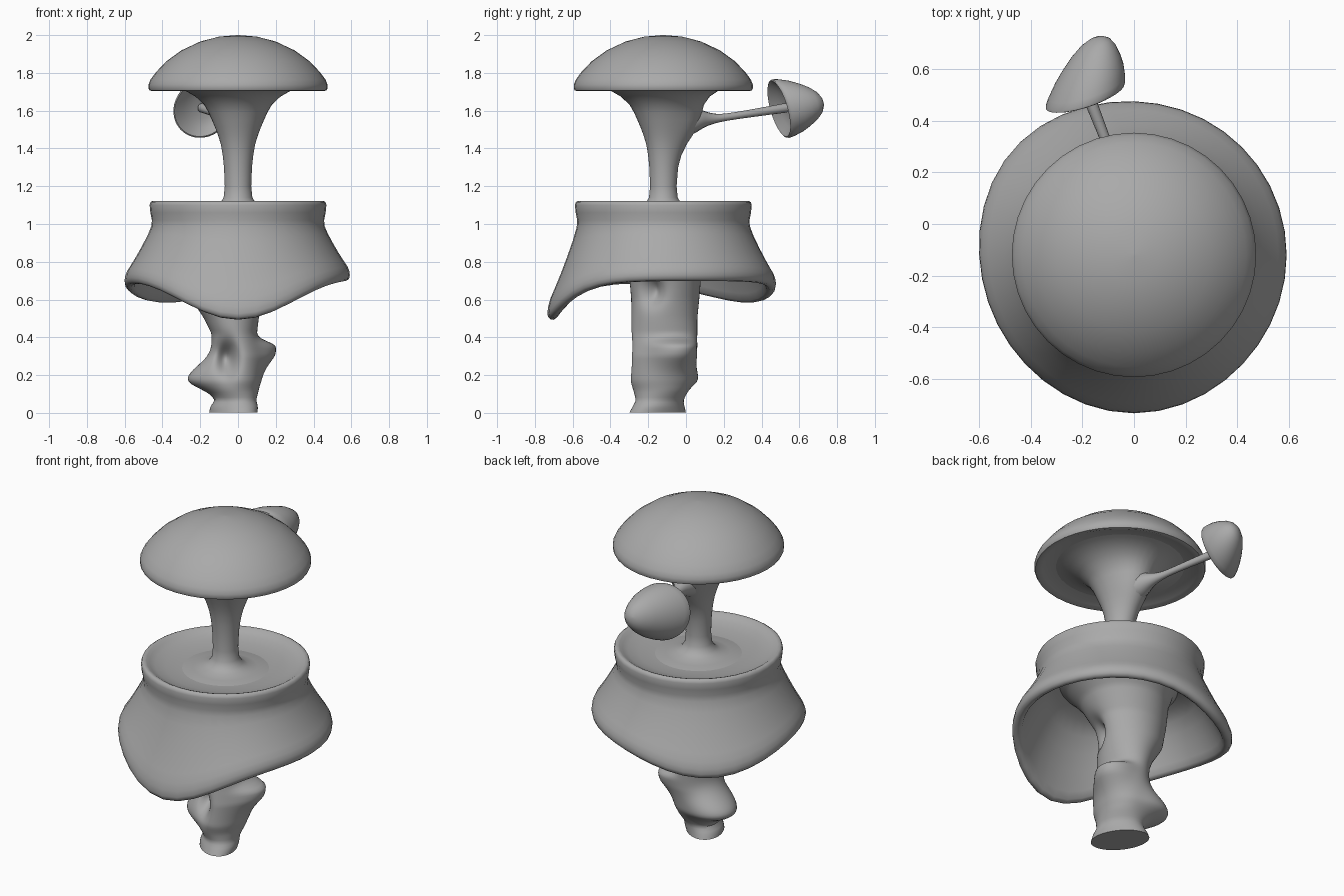
import bpy, bmesh
from math import sin, cos, pi, exp, radians, degrees
from mathutils import Vector

old = bpy.data.objects.get("Cube")
if old:
    bpy.data.objects.remove(old)

grey = bpy.data.materials.new("plain grey")
grey.use_nodes = True
COLOUR = (0.4, 0.4, 0.4, 1)
grey.diffuse_color = COLOUR
grey.node_tree.nodes["Principled BSDF"].inputs["Base Color"].default_value = COLOUR
AXIS_Y = -0.12


def finish(obj):
    bpy.ops.object.select_all(action='DESELECT')
    obj.select_set(True)
    bpy.context.view_layer.objects.active = obj
    bpy.ops.object.shade_smooth_by_angle(angle=radians(50))
    if not obj.data.materials:
        obj.data.materials.append(grey)


def loft(name, count, point, sides=40):
    """Skin rings given by point(ring index, angle) and close both ends."""
    bm = bmesh.new()
    rings = [[bm.verts.new(point(i, 2 * pi * k / sides)) for k in range(sides)]
             for i in range(count)]
    for a, b in zip(rings, rings[1:]):
        for k in range(sides):
            n = (k + 1) % sides
            bm.faces.new((a[k], a[n], b[n], b[k]))
    bm.faces.new(rings[0])
    bm.faces.new(rings[-1])
    bmesh.ops.recalc_face_normals(bm, faces=bm.faces)
    mesh = bpy.data.meshes.new(name)
    bm.to_mesh(mesh)
    bm.free()
    obj = bpy.data.objects.new(name, mesh)
    bpy.context.collection.objects.link(obj)
    finish(obj)
    return obj


def around_axis(r, z, a):
    return r * cos(a), AXIS_Y + r * sin(a), z


def lathe(name, profile, place=around_axis):
    return loft(name, len(profile), lambda i, a: place(*profile[i], a))


def bell(angle, centre, width):
    """Smooth bump around an angle, in degrees."""
    d = (degrees(angle) - centre + 180) % 360 - 180
    return exp(-d * d / (2 * width * width))


# Large domed cap
lathe("large_cap", [
    (.005, 2), (.1, 1.992), (.2, 1.966), (.3, 1.919), (.38, 1.861), (.435, 1.803),
    (.463, 1.765), (.474, 1.738), (.474, 1.718), (.469, 1.707), (.455, 1.704), (.43, 1.713),
    (.36, 1.726), (.2, 1.728)])


# Flared stem under the cap, swelling at the back where the branch leaves
def stem_point(r, z, a):
    return around_axis(r + .06 * bell(a, 92, 30) * exp(-((z - 1.53) / .1) ** 2 / 2), z, a)


lathe("upper_stem", [
    (.39, 1.732), (.33, 1.722), (.28, 1.706), (.225, 1.675), (.178, 1.63), (.155, 1.59),
    (.137, 1.55), (.12, 1.51), (.105, 1.47), (.09, 1.42), (.08, 1.36), (.074, 1.3),
    (.07, 1.2), (.076, 1.14), (.095, 1.108), (.125, 1.09), (.18, 1.077), (.24, 1.072),
    (.28, 1.06)], stem_point)


# Skirt with a dished top and a wavy lip that droops at the front and at one back corner
def skirt_point(r, z, a):
    front = bell(a, 270, 27)
    drop = .205 * front + .115 * bell(a, 130, 30)
    weight = min(1, max(0, (1 - z) / .27))
    r += (.022 * front + .03 * bell(a, 140, 25)) * weight
    return around_axis(r, z - drop * weight, a)


lathe("skirt", [
    (.06, 1.07), (.15, 1.07), (.25, 1.072), (.33, 1.08), (.39, 1.093), (.42, 1.106),
    (.438, 1.118), (.452, 1.122), (.463, 1.116), (.468, 1.1), (.464, 1.06), (.456, 1.02),
    (.458, .99), (.475, .95), (.502, .9), (.531, .85), (.56, .805), (.58, .775), (.59, .75),
    (.592, .73), (.588, .712), (.576, .701), (.558, .698), (.541, .71), (.525, .742),
    (.49, .805), (.455, .86), (.415, .912), (.36, .95), (.2, .97)], skirt_point)

# Gnarled trunk: height, centre x, centre y, half width, half depth
stations = [
    (0, -.025, -.15, .128, .138), (.035, -.02, -.145, .126, .13), (.065, -.01, -.14, .106, .122),
    (.17, 0, -.13, .12, .165), (.3, 0, -.12, .13, .175), (.42, -.02, -.115, .12, .175),
    (.5, -.035, -.115, .145, .175), (.6, -.06, -.11, .185, .18), (.72, -.06, -.11, .21, .19),
    (.85, -.03, -.12, .25, .24), (.93, 0, -.12, .3, .3), (.97, 0, -.12, .38, .38)]
# Knots and a side hollow: angle, angular width, height, spread below, spread above, size
knots = [(163, 30, .175, .045, .075, .155), (22, 24, .355, .08, .022, .095),
         (335, 14, .65, .05, .05, -.08)]
RINGS = 72


def trunk_point(i, a):
    z = stations[-1][0] * i / (RINGS - 1)
    for lo, hi in zip(stations, stations[1:]):
        if z <= hi[0] + 1e-6:
            break
    t = (z - lo[0]) / (hi[0] - lo[0])
    cx, cy, rx, ry = (p + (q - p) * t for p, q in zip(lo[1:], hi[1:]))
    grow = sum(size * bell(a, angle, width)
               * exp(-((z - h) / (below if z < h else above)) ** 2 / 2)
               for angle, width, h, below, above, size in knots)
    x = cx + (rx + grow) * cos(a)
    # The foot is skewed towards one back corner
    y = cy + (ry + grow) * sin(a) - .06 * max(0, 1 - z / .12) * cos(a)
    # Front hollow
    if sin(a) < 0:
        y += .12 * exp(-((x + .06) / .034) ** 2 / 2 - ((z - .29) / .055) ** 2 / 2)
    return x, y, z


trunk = loft("trunk", RINGS, trunk_point, 72)
soften = trunk.modifiers.new("soften", 'SMOOTH')
soften.factor = .5
soften.iterations = 2

# Thin branch growing from the upper stem
curve = bpy.data.curves.new("branch", 'CURVE')
curve.dimensions = '3D'
curve.bevel_depth = 1
curve.bevel_resolution = 4
curve.use_fill_caps = True
path = [(0, -.08, 1.52, .08), (-.01, -.01, 1.54, .08), (-.022, .05, 1.553, .068),
        (-.035, .1, 1.556, .04), (-.052, .16, 1.558, .022), (-.075, .23, 1.568, .018),
        (-.115, .34, 1.585, .02), (-.19, .53, 1.615, .025)]
spline = curve.splines.new('NURBS')
spline.points.add(len(path) - 1)
for p, (x, y, z, r) in zip(spline.points, path):
    p.co = (x, y, z, 1)
    p.radius = r
spline.use_endpoint_u = True
spline.order_u = 4
branch = bpy.data.objects.new("branch", curve)
bpy.context.collection.objects.link(branch)
bpy.ops.object.select_all(action='DESELECT')
branch.select_set(True)
bpy.context.view_layer.objects.active = branch
bpy.ops.object.convert(target='MESH')
finish(bpy.context.view_layer.objects.active)

# Small leaning cap at the end of the branch
centre = Vector((-.19, .495, 1.61))
normal = Vector((-.1, .31, .09)).normalized()
lean = Vector((.5, .15, -.09))
side = normal.cross((0, 0, 1)).normalized()
up = side.cross(normal)


def small_cap_point(r, h, a):
    return centre + side * r * cos(a) + up * r * sin(a) + (normal + lean) * h


lathe("small_cap", [
    (.004, .214), (.03, .209), (.06, .193), (.09, .162), (.118, .12), (.14, .078), (.156, .033),
    (.161, .01), (.159, 0), (.152, -.003), (.142, .003), (.11, .03), (.06, .045), (.01, .05)],
    small_cap_point)
